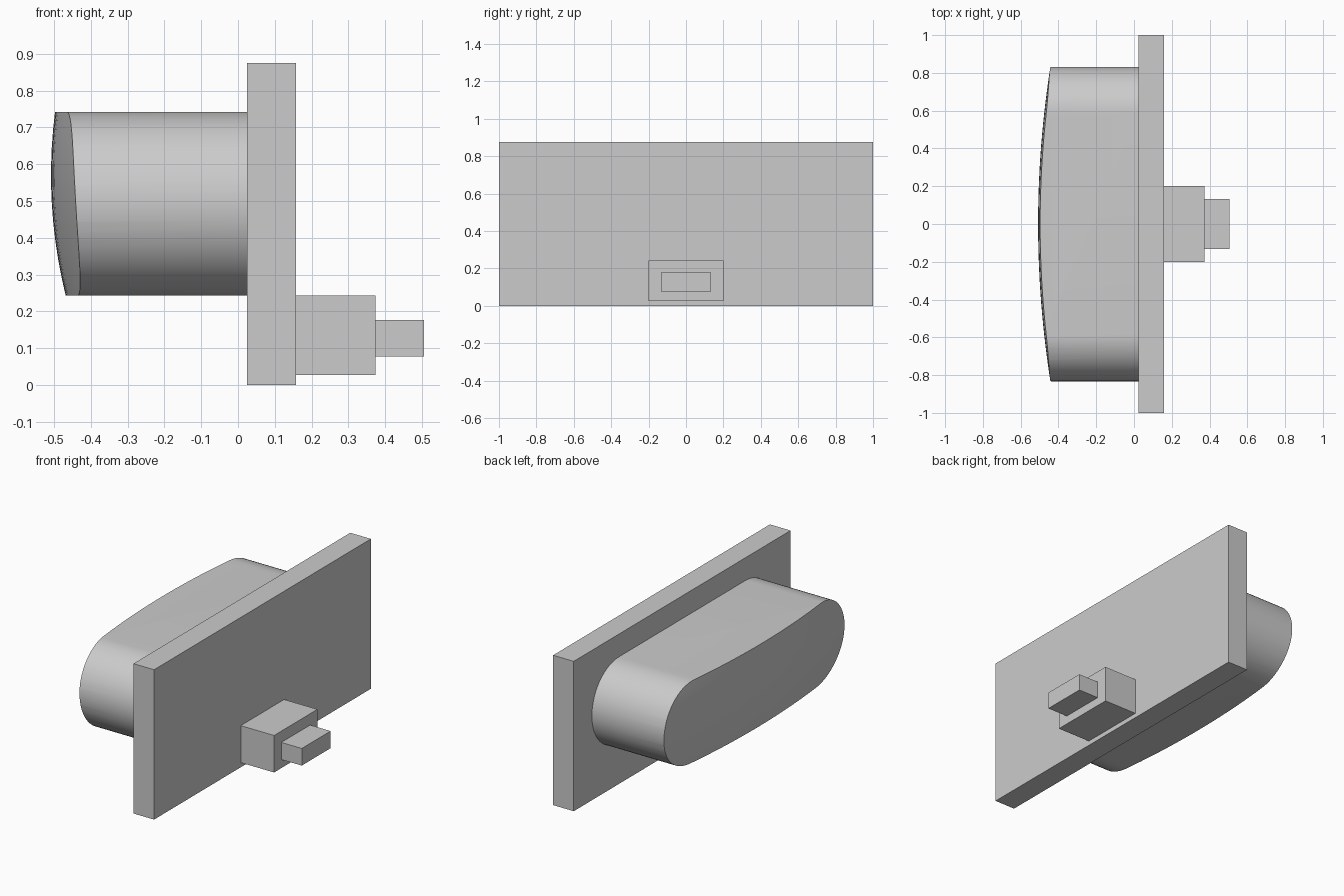
import bpy, bmesh, math

cube = bpy.data.objects.get("Cube")
if cube:
    bpy.data.objects.remove(cube, do_unlink=True)

grey = bpy.data.materials.new("light_grey")
grey.use_nodes = True
GREY = (0.6, 0.6, 0.6, 1)
grey.diffuse_color = GREY
grey.node_tree.nodes["Principled BSDF"].inputs["Base Color"].default_value = GREY


def add_object(name, bm):
    bmesh.ops.recalc_face_normals(bm, faces=bm.faces)
    mesh = bpy.data.meshes.new(name)
    bm.to_mesh(mesh)
    bm.free()
    mesh.materials.append(grey)
    obj = bpy.data.objects.new(name, mesh)
    bpy.context.collection.objects.link(obj)
    return obj


def box(name, x0, x1, half_y, z0, z1):
    bm = bmesh.new()
    bmesh.ops.create_cube(bm, size=1)
    for v in bm.verts:
        v.co.x = x0 if v.co.x < 0 else x1
        v.co.y *= 2 * half_y
        v.co.z = z0 if v.co.z < 0 else z1
    return add_object(name, bm)


# Backing plate and stepped latch
box("plate", 0.025, 0.158, 1.0, 0, 0.875)
box("latch_block", 0.158, 0.373, 0.2, 0.027, 0.243)
box("latch_pin", 0.373, 0.505, 0.133, 0.077, 0.177)

# Rounded button: stadium outline extruded back from the plate
RADIUS, MID_Z, ARC_Y = 0.2495, 0.4925, 0.583
STEPS = 32
bm = bmesh.new()
outline = []
for side in (1, -1):
    for i in range(STEPS + 1):
        a = math.pi * i / STEPS
        y = side * (ARC_Y + RADIUS * math.sin(a))
        z = MID_Z + side * RADIUS * math.cos(a)
        outline.append(bm.verts.new((0.025, y, z)))
base = bm.faces.new(outline)
ext = bmesh.ops.extrude_face_region(bm, geom=[base], use_keep_orig=True)
cap_verts = [g for g in ext["geom"] if isinstance(g, bmesh.types.BMVert)]
for v in cap_verts:
    v.co.x = -0.5


def cut_cap(co, normal):
    # Cut only the cap face region so its surface can be bent
    faces = [f for f in bm.faces if all(v.co.x < -0.4 for v in f.verts)]
    edges = {e for f in faces for e in f.edges}
    verts = {v for f in faces for v in f.verts}
    bmesh.ops.bisect_plane(bm, geom=list(verts) + list(edges) + faces,
                           plane_co=co, plane_no=normal, dist=1e-5)


for i in range(-13, 14):
    cut_cap((0, i * 0.06, 0), (0, 1, 0))
for i in range(-4, 5):
    cut_cap((0, 0, MID_Z + i * 0.05), (0, 0, 1))

# Bow the cap in both directions, fullest above the middle
for v in bm.verts:
    if v.co.x < -0.4:
        v.co.x = -0.508 + 0.094 * v.co.y ** 2 + 0.374 * (v.co.z - 0.57) ** 2
button = add_object("rounded_button", bm)

bpy.ops.object.select_all(action="DESELECT")
button.select_set(True)
bpy.context.view_layer.objects.active = button
bpy.ops.object.shade_smooth_by_angle(angle=math.radians(30))
